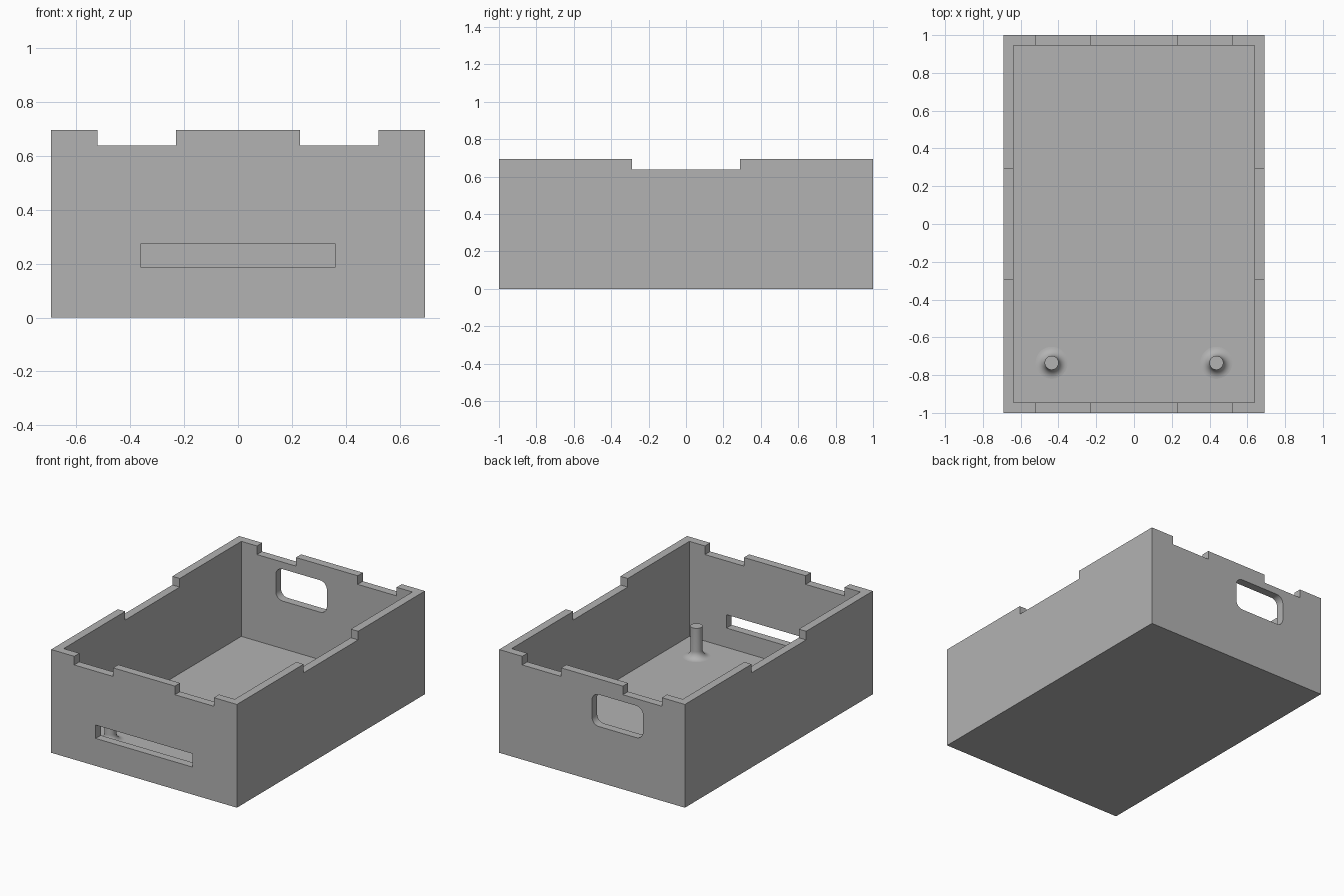
import bpy, bmesh
from math import sin, cos, pi
from mathutils import Matrix, Vector

cube = bpy.data.objects.get("Cube")
if cube:
    bpy.data.objects.remove(cube, do_unlink=True)

HX, HY, H = 0.692, 1.0, 0.695      # outer half width, half depth, height
WALL, FLOOR, NOTCH_Z = 0.055, 0.055, 0.637

grey = bpy.data.materials.new("plain grey")
grey.use_nodes = True
COLOUR = (0.45, 0.45, 0.45, 1)
grey.diffuse_color = COLOUR
grey.node_tree.nodes["Principled BSDF"].inputs["Base Color"].default_value = COLOUR


def make(name, bm):
    bmesh.ops.recalc_face_normals(bm, faces=bm.faces)
    mesh = bpy.data.meshes.new(name)
    bm.to_mesh(mesh)
    bm.free()
    mesh.materials.append(grey)
    ob = bpy.data.objects.new(name, mesh)
    bpy.context.collection.objects.link(ob)
    return ob


def box(name, lo, hi):
    lo, hi = Vector(lo), Vector(hi)
    bm = bmesh.new()
    bmesh.ops.create_cube(bm, size=1, matrix=Matrix.Translation((lo + hi) / 2)
                          @ Matrix.Diagonal((*(hi - lo), 1)))
    return make(name, bm)


def rounded_prism(name, x0, x1, z0, z1, y0, y1, r, steps=8):
    """Rounded rectangle in the xz plane, extruded along y."""
    corners = [(x1 - r, z1 - r), (x0 + r, z1 - r), (x0 + r, z0 + r), (x1 - r, z0 + r)]
    bm = bmesh.new()
    ring = []
    for q, (cx, cz) in enumerate(corners):
        for i in range(steps + 1):
            a = (q + i / steps) * pi / 2
            ring.append(bm.verts.new((cx + r * cos(a), y0, cz + r * sin(a))))
    face = bm.faces.new(ring)
    ext = bmesh.ops.extrude_face_region(bm, geom=[face], use_keep_orig=True)
    moved = [v for v in ext["geom"] if isinstance(v, bmesh.types.BMVert)]
    bmesh.ops.translate(bm, verts=moved, vec=(0, y1 - y0, 0))
    return make(name, bm)


def smooth(ob):
    bpy.ops.object.select_all(action='DESELECT')
    ob.select_set(True)
    bpy.context.view_layer.objects.active = ob
    bpy.ops.object.shade_smooth_by_angle(angle=pi / 6)


# Open tray
tray = box("tray", (-HX, -HY, 0), (HX, HY, H))
cutters = [box("cavity", (WALL - HX, WALL - HY, FLOOR), (HX - WALL, HY - WALL, 1))]

# Rim notches: two in each end wall, one in each side wall
for s in (-1, 1):
    cutters.append(box("end_notch", (s * 0.375 - 0.145, -1.2, NOTCH_Z),
                       (s * 0.375 + 0.145, 1.2, 0.9)))
cutters.append(box("side_notch", (-1, -0.29, NOTCH_Z), (1, 0.29, 0.9)))

# Front slot and rounded back opening
cutters.append(box("front_slot", (-0.36, -1.1, 0.185), (0.36, -0.85, 0.275)))
cutters.append(rounded_prism("back_opening", -0.38, 0.0, 0.375, 0.59, 0.85, 1.1, 0.05))

for c in cutters:
    mod = tray.modifiers.new(c.name, 'BOOLEAN')
    mod.operation, mod.solver, mod.object = 'DIFFERENCE', 'EXACT', c
    c.hide_render = True
bpy.context.view_layer.update()
graph = bpy.context.evaluated_depsgraph_get()
cut_mesh = bpy.data.meshes.new_from_object(tray.evaluated_get(graph))
tray.modifiers.clear()
tray.data = cut_mesh
for c in cutters:
    bpy.data.objects.remove(c, do_unlink=True)
smooth(tray)


# Pegs with a flared foot, turned from a profile
def peg(name, x, y, radius=0.037, flare=0.048, top=0.26, steps=8, sides=40):
    profile = [(0, top), (radius, top)]
    for i in range(steps + 1):
        a = i / steps * pi / 2
        profile.append((radius + flare * (1 - cos(a)), FLOOR + flare * (1 - sin(a))))
    profile += [(radius + flare, FLOOR - 0.01), (0, FLOOR - 0.01)]
    bm = bmesh.new()
    verts = [bm.verts.new((r, 0, z)) for r, z in profile]
    edges = [bm.edges.new(pair) for pair in zip(verts, verts[1:])]
    bmesh.ops.spin(bm, geom=verts + edges, axis=(0, 0, 1), cent=(0, 0, 0),
                   angle=2 * pi, steps=sides, use_duplicate=False)
    bmesh.ops.remove_doubles(bm, verts=bm.verts, dist=0.0001)
    bmesh.ops.translate(bm, verts=bm.verts, vec=(x, y, 0))
    smooth(make(name, bm))


for side, s in (("left", 1), ("right", -1)):
    peg(side + "_peg", s * 0.436, -0.735)
